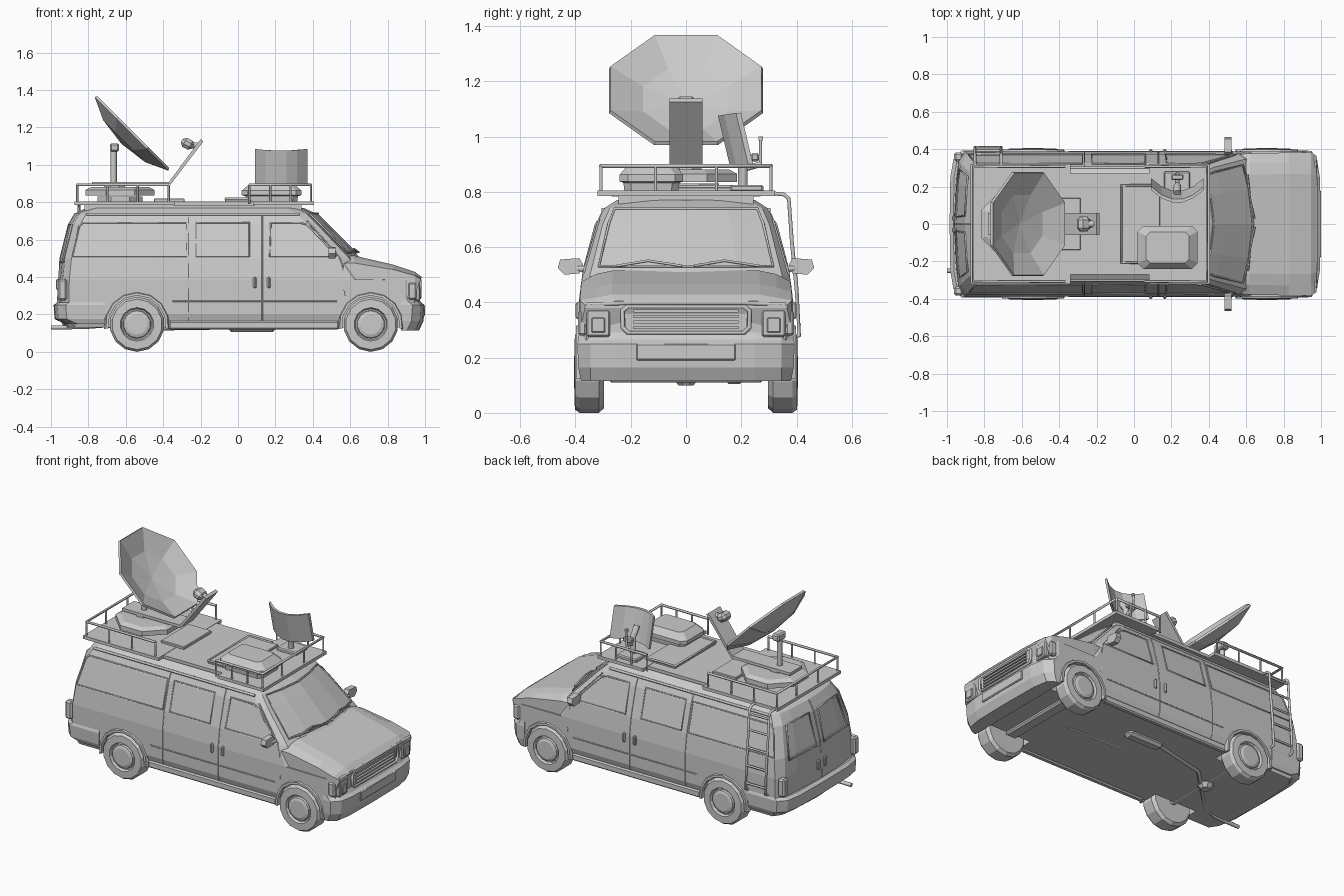
import bpy, bmesh, math
from mathutils import Vector, Matrix

if "Cube" in bpy.data.objects:
    bpy.data.objects.remove(bpy.data.objects["Cube"])


def mesh(name, verts, faces):
    me = bpy.data.meshes.new(name)
    me.from_pydata([tuple(v) for v in verts], [], faces)
    bm = bmesh.new()
    bm.from_mesh(me)
    bmesh.ops.recalc_face_normals(bm, faces=bm.faces)
    bm.to_mesh(me)
    bm.free()
    ob = bpy.data.objects.new(name, me)
    bpy.context.collection.objects.link(ob)
    return ob


def loft(name, rings, closed=True):
    n = len(rings[0])
    faces = []
    for i in range(len(rings) - 1):
        for j in range(n if closed else n - 1):
            k = (j + 1) % n
            faces.append((i * n + j, i * n + k, (i + 1) * n + k, (i + 1) * n + j))
    if closed:
        faces += [tuple(range(n)), tuple(range((len(rings) - 1) * n, len(rings) * n))]
    return mesh(name, [v for r in rings for v in r], faces)


def box(name, lo, hi, bevel=0, tilt=0):
    lo, hi = Vector(lo), Vector(hi)
    bm = bmesh.new()
    bmesh.ops.create_cube(bm, size=1)
    bmesh.ops.scale(bm, vec=hi - lo, verts=bm.verts)
    if bevel:
        bmesh.ops.bevel(bm, geom=bm.edges[:], offset=bevel, segments=1, affect='EDGES')
    bmesh.ops.transform(bm, matrix=Matrix.Translation((lo + hi) / 2) @ Matrix.Rotation(tilt, 4, 'Y'), verts=bm.verts)
    me = bpy.data.meshes.new(name)
    bm.to_mesh(me)
    bm.free()
    ob = bpy.data.objects.new(name, me)
    bpy.context.collection.objects.link(ob)
    return ob


def pipe(name, pts, r=.006, cyclic=False):
    cu = bpy.data.curves.new(name, 'CURVE')
    cu.dimensions = '3D'
    cu.bevel_depth, cu.bevel_resolution, cu.use_fill_caps = r, 1, True
    sp = cu.splines.new('POLY')
    sp.points.add(len(pts) - 1)
    for p, c in zip(sp.points, pts):
        p.co = (*c, 1)
    sp.use_cyclic_u = cyclic
    ob = bpy.data.objects.new(name, cu)
    bpy.context.collection.objects.link(ob)


def lathe_y(name, prof, x, z, n=14, s=1):
    ang = [2 * math.pi * (i + .5) / n for i in range(n)]
    return loft(name, [[(x + r * math.cos(a), s * y, z + r * math.sin(a)) for a in ang] for r, y in prof])


def prism_z(name, x, y, prof, n=8):
    ang = [2 * math.pi * (i + .5) / n for i in range(n)]
    return loft(name, [[(x + r * math.cos(a), y + r * math.sin(a), z) for a in ang] for r, z in prof])


def mirrored(half, z):
    return [(x, y, z) for x, y in half] + [(x, -y, z) for x, y in reversed(half) if y > 0]


# Body levels: z, rear x, front x, half width, front bow
LEVELS = [(.13, -.93, .95, .365, .02), (.2, -.965, .965, .388, .02), (.385, -.962, .965, .388, .02),
          (.386, -.962, .72, .388, .06), (.5, -.95, .655, .373, .06), (.68, -.905, .475, .325, .05),
          (.74, -.87, .415, .297, .05), (.77, -.81, .35, .25, .04)]


def level(z):
    for a, b in zip(LEVELS, LEVELS[1:]):
        if z <= b[0]:
            t = (z - a[0]) / (b[0] - a[0])
            return [p + (q - p) * t for p, q in zip(a, b)]


def body_ring(z, xr, xf, y, bow):
    return mirrored([(xr, 0), (xr + .012, .6 * y), (xr + .025, .86 * y), (xr + .06, y), (xf - bow - .05, y),
                     (xf - bow, .93 * y), (xf - .35 * bow, .5 * y), (xf, 0)], z)


def on_side(x, z, s, out=.001):
    return (x, s * (level(z)[3] + out), z)


def on_rear(f, z):
    _, xr, _, y, _ = level(z)
    return (xr + .02 * abs(f) - .001, f * y, z)


def on_front(f, z, out=.006):
    _, _, xf, y, bow = level(z)
    a = abs(f)
    b = .7 * a if a <= .5 else .35 + .65 * (a - .5) / .43
    return (xf - bow * b + out, f * y, z + out)


# Body with wheel arches cut out
body = loft("van_body", [body_ring(*l) for l in LEVELS])
for s in (1, -1):
    for x in (-.54, .71):
        c = lathe_y("arch_cutter", [(.157, .27), (.157, .45)], x, .147, 14, s)
        c.hide_render = True
        c.hide_set(True)
        m = body.modifiers.new("arch", 'BOOLEAN')
        m.object, m.operation, m.solver = c, 'DIFFERENCE', 'EXACT'

# Hood and nose
rings = []
for x, ys, zs, zt in ((.46, .376, .47, .51), (.62, .378, .475, .515), (.83, .382, .44, .466),
                      (.945, .384, .408, .428), (.975, .365, .39, .405)):
    half = [(ys, .3), (ys, zs), (ys * .86, zt - .012), (ys * .7, zt), (0, zt)]
    rings.append([(x, y, z) for y, z in half] + [(x, -y, z) for y, z in reversed(half[:-1])])
rings[-1] = [(x, y, .38 if z == .3 else z) for x, y, z in rings[-1]]
rings[0] = [(x, y * .97, z) for x, y, z in rings[0]]
loft("hood", rings)

# Windshield, its frame and the wipers
fr = (-.86, -.5, 0, .5, .86)
loft("windshield", [[on_front(f, z) for f in fr] for z in (.53, .68, .73)], closed=False)
pipe("windshield_frame", [on_front(f, .525) for f in fr] + [on_front(f, .68) for f in fr[-1:]] +
     [on_front(f, .733) for f in reversed(fr)] + [on_front(fr[0], .68)], .005, True)
for o in (-.68, .08):
    pipe("wiper", [on_front(o, .52, .012), on_front(o + .3, .535, .016), on_front(o + .64, .52, .012)], .005)


# Bumpers wrap round both ends
def bumper(name, s, x_in, x_out, prof):
    loft(name, [mirrored([(s * (x_out - d), 0), (s * (x_out - d - .004), .25), (s * (x_out - d - .02), .345),
                          (s * (x_out - d - .065), w), (s * x_in, w)], z) for z, d, w in prof])


bumper("front_bumper", 1, .872, .998, [(.115, .03, .38), (.165, .006, .39), (.25, 0, .393), (.265, .02, .39), (.29, .034, .387)])
bumper("rear_bumper", -1, .712, .986, [(.15, .06, .38), (.175, .006, .39), (.25, 0, .394), (.265, .02, .388)])
box("front_plate", (.98, -.18, .19), (1.0, .18, .25), .005)

# Grille with slats
box("grille_panel", (.95, -.22, .29), (.967, .22, .38))
g = [(-.23, .31), (-.21, .29), (.21, .29), (.23, .31), (.23, .37), (.21, .385), (-.21, .385), (-.23, .37)]
pipe("grille_frame", [(.972, y, z) for y, z in g], .009, True)
for i in range(4):
    box("grille_slat", (.96, -.19, .304 + .02 * i), (.98, .19, .314 + .02 * i))
pipe("nose_lip", [(.967, -.36, .392), (.974, -.2, .398), (.974, .2, .398), (.967, .36, .392)], .008)
# Underbody
pipe("drive_shaft", [(-.54, 0, .15), (.5, 0, .14)], .016)
prism_z("differential", -.54, 0, [(.03, .1), (.05, .125), (.05, .16)])
box("muffler", (-.05, .14, .105), (.2, .21, .15), .015)
box("front_crossmember", (.66, -.28, .11), (.74, .28, .15), .01)
pipe("rear_axle", [(-.54, -.3, .147), (-.54, .3, .147)], .02)
pipe("exhaust_pipe", [(-.05, .175, .13), (-.4, .1, .125), (-.72, -.22, .14), (-.82, -.25, .132), (-1, -.25, .13)], .012)

for s in (1, -1):
    # Wheels and arch flares
    for x in (-.54, .71):
        lathe_y("wheel", [(.1, .297), (.13, .297), (.147, .315), (.147, .385), (.135, .402), (.09, .404), (.083, .388),
                          (.076, .388), (.072, .4), (.055, .406)], x, .147, 14, s)
        arc = [math.radians(-8 + 196 * i / 8) for i in range(9)]
        arch = [[(x + r * math.cos(a), s * y, .147 + r * math.sin(a)) for r, y in
                 ((.154, .37), (.154, .398), (.168, .398), (.178, .37))] for a in arc]
        loft("wheel_arch", arch)
    # Head lamps and tail lamps
    ys = sorted((s * .275, s * .36))
    box("headlight", (.94, ys[0], .275), (.973, ys[1], .375), .006)
    box("headlight_lens", (.96, ys[0] + .018, .29), (.98, ys[1] - .018, .345), .004)
    box("front_marker", (.91, min(s * .36, s * .391), .28), (.955, max(s * .36, s * .391), .37), .008)
    box("tail_light", (-.962, min(s * .335, s * .382), .275), (-.915, max(s * .335, s * .382), .39), .01)
    # Side windows and door seams
    for name, w in (("door_window", [(.17, .51), (.51, .51), (.485, .56), (.37, .68), (.335, .69), (.175, .69)]),
                    ("middle_window", [(-.225, .51), (.06, .51), (.06, .69), (-.225, .69)]),
                    ("rear_side_window", [(-.885, .51), (-.275, .51), (-.275, .69), (-.83, .69), (-.85, .67)])):
        pipe(name + "_frame", [on_side(x, z, s) for x, z in w], .005, True)
    for x in (-.265, .13):
        pipe("door_seam", [on_side(x, z, s, -.001) for z in (.14, .2, .385, .5, .68, .73)], .004)
    pipe("front_door_seam", [on_side(x, z, s, -.001) for x, z in ((.57, .3), (.56, .46), (.54, .51), (.37, .7))], .004)
    pipe("side_crease", [on_side(x, .27, s, -.001) for x in (-.35, .53)], .004)
    pipe("roof_gutter", [on_side(x, .735, s) for x in (-.81, .33)], .008)
    box("side_sill", (-.37, min(s * .35, s * .386), .12), (.54, max(s * .35, s * .386), .165), .008)
    for x in (.09, .165):
        box("door_handle", (x - .009, min(s * .38, s * .4), .34), (x + .009, max(s * .38, s * .4), .4), .006)
    # Mirrors
    pipe("mirror_arm", [(.52, s * .365, .52), (.505, s * .41, .525)], .012)
    loft("mirror", [[(x + dx, s * y, z) for y, z in ((.385, .505), (.44, .5), (.464, .525), (.455, .555), (.385, .56), (.372, .535))]
                    for x, dx in ((.485, 0), (.52, 0))])
    # Rear doors
    pipe("rear_window_frame", [on_rear(s * f, z) for f, z in ((.1, .48), (.78, .48), (.78, .68), (.14, .68))], .006, True)
    box("rear_handle", (-.972, min(s * .02, s * .045), .33), (-.95, max(s * .02, s * .045), .39), .005)
    # Roof rails
    for rail, xs in (("rear", (-.86, -.37)), ("front", (.39, .06))):
        for f in (0, .33, .66, 1):
            x = xs[0] + (xs[1] - xs[0]) * f
            pipe(rail + "_rail_post", [(x, s * .307, .79), (x, s * .307, .893)], .006)
        pipe(rail + "_end_post", [(xs[0], s * .11, .79), (xs[0], s * .11, .893)], .006)
    # Ladder side rails
pipe("rear_door_seam", [on_rear(0, z) for z in (.27, .5, .68, .74)], .004)
for rail, a, b in (("rear", -.86, -.37), ("front", .39, .06)):
    pipe(rail + "_roof_rail", [(b, -.307, .893), (a, -.307, .893), (a, .307, .893), (b, .307, .893)], .008)
for x in (-.85, -.71):
    pipe("ladder_rail", [(x, .385, .27), (x, .41, .28), (x, .4, .45), (x, .383, .62), (x, .372, .775), (x, .355, .79), (x, .31, .795)], .008)
for y, z in ((.409, .32), (.402, .43), (.392, .54), (.38, .65), (.374, .75)):
    pipe("ladder_rung", [(-.85, y, z), (-.71, y, z)], .007)

# Roof platform
box("rack_base", (-.82, -.245, .755), (.34, .245, .79))
box("rear_platform", (-.875, -.32, .785), (-.34, .32, .805))
box("middle_platform", (-.345, -.27, .783), (.09, .27, .803))
box("front_platform", (.08, -.32, .785), (.405, .32, .805))
box("roof_hatch", (-.07, -.21, .8), (.14, .21, .818), .004)
pipe("hatch_frame", [(.1, -.207, .818), (-.067, -.207, .818), (-.067, .207, .818), (.1, .207, .818)], .007)
box("rear_hatch", (-.45, -.14, .8), (-.285, .14, .82), .004)

# Air conditioner
outline = [(.02, -.04), (.05, -.01), (.31, -.01), (.34, -.04), (.34, -.21), (.31, -.24), (.05, -.24), (.02, -.21)]
loft("air_conditioner", [[(.18 + (x - .18) * k, -.125 + (y + .125) * k, z) for x, y in outline]
                         for k, z in ((.85, .8), (.88, .832), (1, .838), (1, .862), (.72, .9))])

# Curved panel antenna, hollow side towards +y
rings = []
for z, dy in ((.895, .04), (1.085, -.005)):
    ring = []
    for r in (.0, .018):
        row = [(.232 + .14 * t, .118 + dy + .068 * t * t + r, z - .01 * (1 - t * t)) for t in (-1, -.6, -.2, .2, .6, 1)]
        ring += row if r == 0 else row[::-1]
    rings.append(ring)
loft("panel_antenna", rings)
box("panel_base", (.16, .16, .8), (.3, .28, .825), .006)
pipe("panel_post", [(.232, .205, .81), (.232, .205, .93), (.232, .165, .98)], .02)
pipe("panel_feed_arm", [(.232, .2, .88), (.232, .27, .9)], .012)
box("panel_feed", (.2, .235, .91), (.265, .265, .94), .006)
pipe("whip_antenna", [(.232, .27, .89), (.232, .27, .995)], .006)
box("whip_tip", (.224, .262, .985), (.24, .278, 1.0))

# Dish turntable and mast
prism_z("turntable_base", -.63, 0, [(.13, .8), (.13, .83)])
prism_z("turntable", -.63, 0, [(.2, .835), (.2, .865), (.17, .88)])
box("dish_beam", (-.78, -.06, .89), (-.37, .06, .908))
prism_z("beam_pivot", -.66, 0, [(.06, .87), (.06, .895)])
pipe("dish_mast", [(-.665, 0, .9), (-.665, 0, 1.1)], .018)
box("mast_head", (-.685, -.04, 1.07), (-.635, .04, 1.115), .008)

# Main octagonal dish
n, u, v = Vector((1, 0, 1)).normalized(), Vector((0, 1, 0)), Vector((-1, 0, 1)).normalized()
oct8 = [math.radians(22.5 + 45 * i) for i in range(8)]
rows = [[Vector((-.565, 0, 1.17)) + u * r * math.cos(a) + v * r * math.sin(a) + n * w for a in oct8 + oct8[:1]]
        for r, w in ((.001, -.075), (.17, -.055), (.298, 0))]
dish = loft("dish", rows, closed=False)
sol = dish.modifiers.new("thickness", 'SOLIDIFY')
sol.thickness, sol.offset = .014, 0

# Feed arm with receiver
loft("feed_arm", [[(x, y, z) for x, z in ((-.375, .9), (-.36, .895), (-.185, 1.125), (-.2, 1.137))] for y in (-.06, .06)])
box("receiver_body", (-.305, -.04, 1.085), (-.235, .04, 1.14), .018, .5)
pipe("receiver_neck", [(-.27, 0, 1.11), (-.215, 0, 1.1)], .02)

# Turn pipes into meshes
bpy.ops.object.select_all(action='DESELECT')
curves = [o for o in bpy.context.scene.objects if o.type == 'CURVE']
for o in curves:
    o.select_set(True)
bpy.context.view_layer.objects.active = curves[0]
bpy.ops.object.convert(target='MESH')
